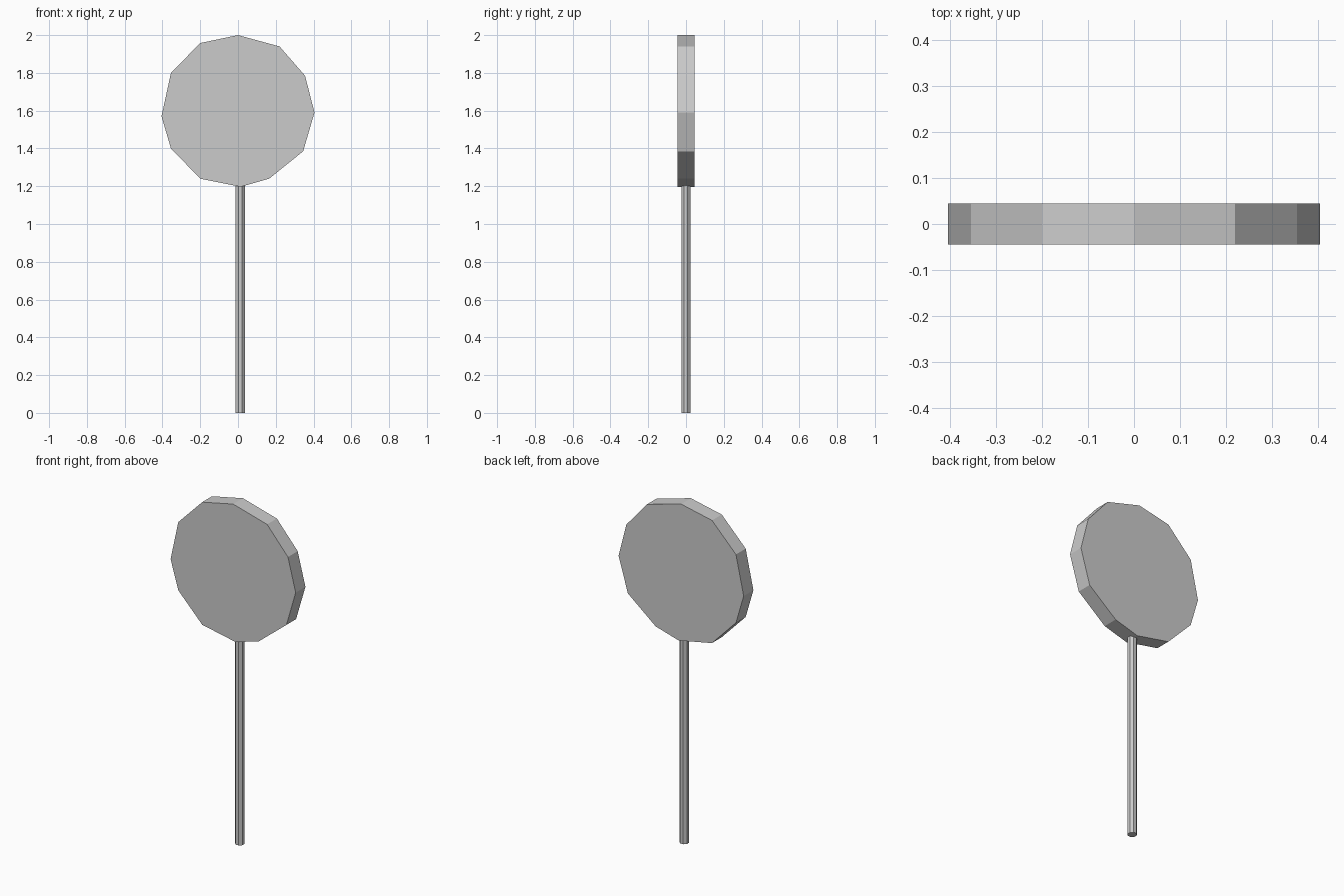
import bpy, bmesh, math
from mathutils import Vector

if "Cube" in bpy.data.objects:
    bpy.data.objects.remove(bpy.data.objects["Cube"])


def prism(name, outline, offset):
    """Extrude a closed planar outline along offset into a capped solid."""
    bm = bmesh.new()
    face = bm.faces.new([bm.verts.new(p) for p in outline])
    ext = bmesh.ops.extrude_face_region(bm, geom=[face], use_keep_orig=True)
    top = [g for g in ext["geom"] if isinstance(g, bmesh.types.BMVert)]
    bmesh.ops.translate(bm, verts=top, vec=Vector(offset))
    bmesh.ops.recalc_face_normals(bm, faces=bm.faces)
    mesh = bpy.data.meshes.new(name)
    bm.to_mesh(mesh)
    bm.free()
    obj = bpy.data.objects.new(name, mesh)
    bpy.context.collection.objects.link(obj)
    return obj


# Round head: slightly uneven twelve-sided disc facing the front
HALF_DEPTH = 0.045
head_outline = [
    (0.0, 2.0), (0.22, 1.94), (0.355, 1.785), (0.405, 1.59),
    (0.345, 1.385), (0.165, 1.24), (0.015, 1.197), (-0.2, 1.24),
    (-0.355, 1.4), (-0.405, 1.57), (-0.355, 1.8), (-0.2, 1.958),
]
prism("head", [(x, -HALF_DEPTH, z) for x, z in head_outline],
      (0, 2 * HALF_DEPTH, 0))

# Stick: thin octagonal rod below the head, slightly off centre
RADIUS, SIDES, STICK_X = 0.026, 8, 0.012
angles = [2 * math.pi * (i + 0.5) / SIDES for i in range(SIDES)]
prism("stick", [(STICK_X + RADIUS * math.cos(a), -0.001 + RADIUS * math.sin(a), 0)
                for a in angles], (0, 0, 1.205))
